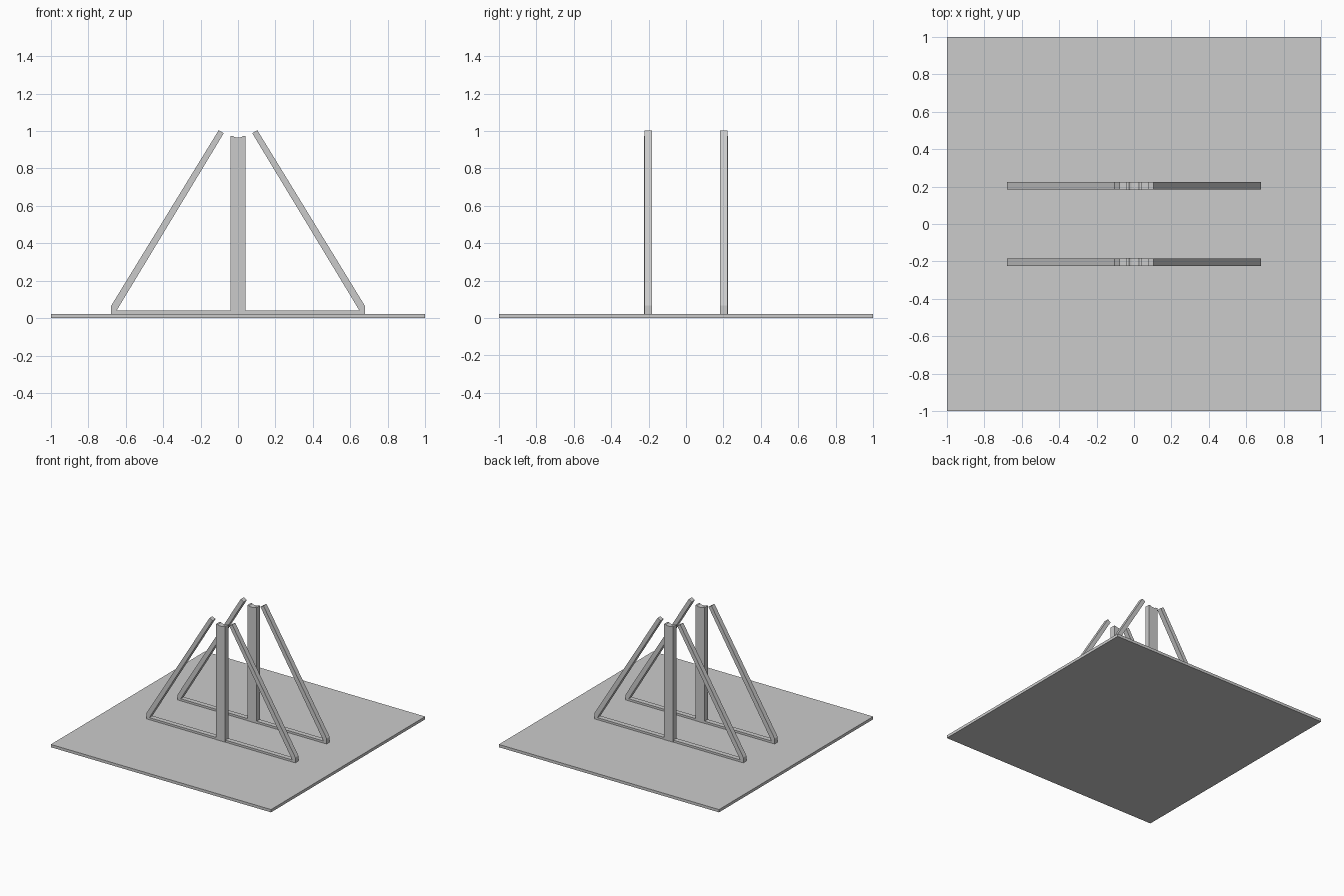
import bpy, bmesh, math

if "Cube" in bpy.data.objects:
    bpy.data.objects.remove(bpy.data.objects["Cube"])


def extrude_profile(name, pts, y0, y1):
    """Extrude an (x, z) outline from y0 to y1."""
    bm = bmesh.new()
    face = bm.faces.new([bm.verts.new((x, y0, z)) for x, z in pts])
    ext = bmesh.ops.extrude_face_region(bm, geom=[face])
    moved = [v for v in ext["geom"] if isinstance(v, bmesh.types.BMVert)]
    bmesh.ops.translate(bm, verts=moved, vec=(0, y1 - y0, 0))
    bmesh.ops.recalc_face_normals(bm, faces=bm.faces)
    mesh = bpy.data.meshes.new(name)
    bm.to_mesh(mesh)
    bm.free()
    obj = bpy.data.objects.new(name, mesh)
    bpy.context.collection.objects.link(obj)
    return obj


BASE_TOP = 0.023

# Square base plate
extrude_profile("base_plate", [(-1, 0), (1, 0), (1, BASE_TOP), (-1, BASE_TOP)], -1, 1)

# Sloping brace with foot and floor rail, right half then mirrored outline
half = [(0.677, BASE_TOP), (0.677, 0.067), (0.103, 1.004), (0.076, 0.988),
        (0.649, 0.04)]
brace = half + [(-x, z) for x, z in reversed(half)]

# Post with a shallow rounded saddle in its top
arc = [(0.026 * math.cos(a), 0.973 - 0.008 * math.sin(a))
       for a in (math.pi * i / 8 for i in range(9))]
post = [(-0.041, BASE_TOP), (0.041, BASE_TOP), (0.041, 0.973)] + arc + [(-0.041, 0.973)]

# Two identical stands, front and back
for label, side in (("front", -1), ("back", 1)):
    extrude_profile(label + "_brace", brace, side * 0.183, side * 0.223)
    extrude_profile(label + "_post", post, side * 0.181, side * 0.225)
